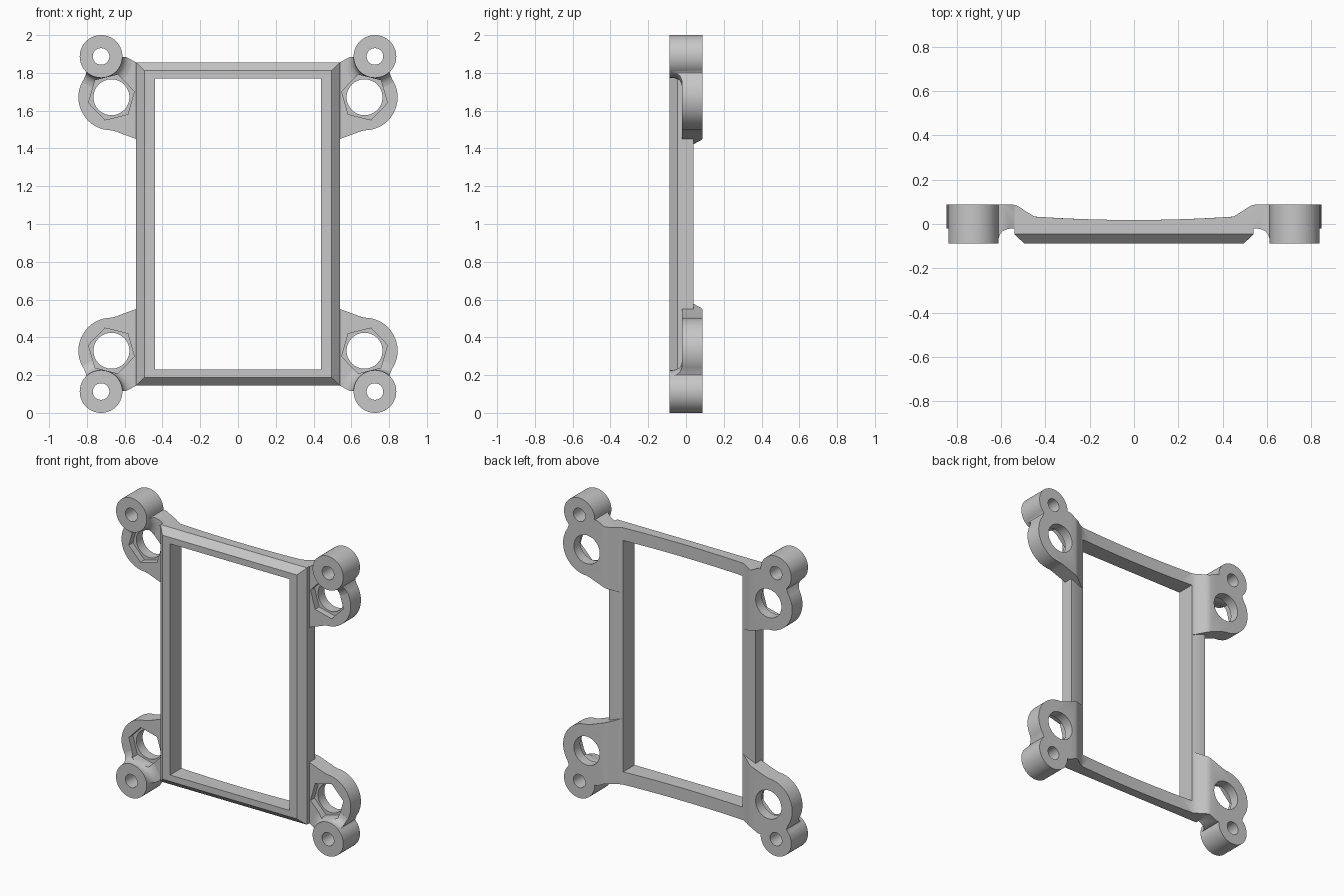
import bpy, bmesh
from math import sin, cos, pi, radians

cube = bpy.data.objects.get("Cube")
if cube:
    bpy.data.objects.remove(cube, do_unlink=True)

grey = bpy.data.materials.new("plain grey")
grey.use_nodes = True
grey.diffuse_color = (0.57, 0.57, 0.57, 1)
grey.node_tree.nodes["Principled BSDF"].inputs["Base Color"].default_value = (0.57, 0.57, 0.57, 1)

MID = 1.0        # height of the horizontal mirror plane
FRONT, BACK = -0.088, 0.088
LUG_FRONT = -0.02


def loft(name, rings, closed=False):
    """Skin equal-length rings; cap the ends, or join last to first if closed."""
    bm = bmesh.new()
    loops = [[bm.verts.new((x, y, z - MID)) for x, y, z in ring] for ring in rings]
    for a, b in zip(loops, loops[1:] + (loops[:1] if closed else [])):
        for i in range(len(a)):
            j = (i + 1) % len(a)
            bm.faces.new((a[i], a[j], b[j], b[i]))
    if not closed:
        bm.faces.new(loops[0])
        bm.faces.new(loops[-1])
    bmesh.ops.recalc_face_normals(bm, faces=bm.faces)
    if bm.calc_volume(signed=True) < 0:
        bmesh.ops.reverse_faces(bm, faces=bm.faces)
    mesh = bpy.data.meshes.new(name)
    bm.to_mesh(mesh)
    bm.free()
    mesh.materials.append(grey)
    ob = bpy.data.objects.new(name, mesh)
    ob.location.z = MID
    bpy.context.collection.objects.link(ob)
    return ob


def prism(name, outline, axis, lo, hi):
    place = {"y": lambda a, b, t: (a, t, b),
             "z": lambda a, b, t: (a, b, t)}[axis]
    return loft(name, [[place(a, b, t) for a, b in outline] for t in (lo, hi)])


def circle(centre, r, n=56, start=0.0):
    return [(centre[0] + r * cos(start + 2 * pi * i / n),
             centre[1] + r * sin(start + 2 * pi * i / n)) for i in range(n)]


def apply_modifier(ob, mod):
    bpy.ops.object.select_all(action="DESELECT")
    bpy.context.view_layer.objects.active = ob
    ob.select_set(True)
    bpy.ops.object.modifier_apply(modifier=mod.name)


def combine(ob, operation, other):
    mod = ob.modifiers.new("combine", "BOOLEAN")
    mod.operation, mod.solver, mod.object = operation, "EXACT", other
    apply_modifier(ob, mod)
    bpy.data.objects.remove(other, do_unlink=True)


# Rectangular frame: bowed back, chamfered front edges, open window
W, H = 0.54, 0.856


def bow(x):
    return 0.018 + 0.022 * (x / W) ** 2


def frame_ring(half_w, half_h, depth):
    xs = [half_w * (i / 16 - 1) for i in range(33)]
    return ([(x, depth(x), MID + half_h) for x in xs] +
            [(x, depth(x), MID - half_h) for x in reversed(xs)])


frame = loft("mounting_frame", [
    frame_ring(0.44, 0.771, bow),
    frame_ring(W, H, bow),
    frame_ring(W, H, lambda x: -0.045),
    frame_ring(0.496, 0.813, lambda x: FRONT),
    frame_ring(0.44, 0.771, lambda x: FRONT)], closed=True)

# Corner lug: rounded plate that blends into the frame's bowed back
LUG, BOSS = (0.67, 1.671), (0.725, 1.887)
arc = [(LUG[0] + 0.175 * cos(radians(a)), LUG[1] + 0.175 * sin(radians(a)))
       for a in range(-90, 36, 5)]
outline = arc + [(0.803, 1.80), (0.808, 1.815), BOSS, (0.59, 1.883), (W, MID + H),
                 (0.445, MID + H), (0.445, 1.417), (W, 1.45), (0.645, 1.489)]
lug = prism("corner_lug", outline, "y", LUG_FRONT, 0.12)
blend = [(0.43, -0.1), (0.43, 0.02), (0.445, 0.031), (0.465, 0.043), (0.49, 0.058),
         (0.515, 0.076), (0.53, 0.084), (0.548, BACK), (1, BACK), (1, -0.1)]
combine(lug, "INTERSECT", prism("back_blend", blend, "z", 1, 2.2))

# Flared fillet where the boss meets the lug plate
flare_steps = [(0.112, -0.08), (0.114, -0.065), (0.12, -0.047), (0.132, -0.033),
               (0.15, -0.024), (0.168, -0.0205), (0.168, 0.0)]
flare = loft("boss_flare", [[(x, y, z) for x, z in circle(BOSS, r)] for r, y in flare_steps])
combine(flare, "INTERSECT", prism("flare_limit", outline, "y", -0.2, 0.05))
combine(lug, "UNION", flare)

# Corner boss, through holes and hexagonal nut pocket
combine(lug, "UNION", prism("corner_boss", circle(BOSS, 0.113), "y", FRONT, BACK))
combine(lug, "DIFFERENCE", prism("boss_hole", circle(BOSS, 0.044, 32), "y", -1, 1))
combine(lug, "DIFFERENCE", prism("lug_hole", circle(LUG, 0.095), "y", -1, 1))
combine(lug, "DIFFERENCE",
        prism("nut_pocket", circle(LUG, 0.125, 6, radians(-14)), "y", -0.2, 0.022))

# Repeat the lug at all four corners and join to the frame
mirror = lug.modifiers.new("mirror", "MIRROR")
mirror.use_axis = (True, False, True)
mirror.use_mirror_merge = False
apply_modifier(lug, mirror)
combine(frame, "UNION", lug)

bpy.ops.object.select_all(action="DESELECT")
frame.select_set(True)
bpy.context.view_layer.objects.active = frame
bpy.ops.object.shade_smooth_by_angle(angle=radians(30))
